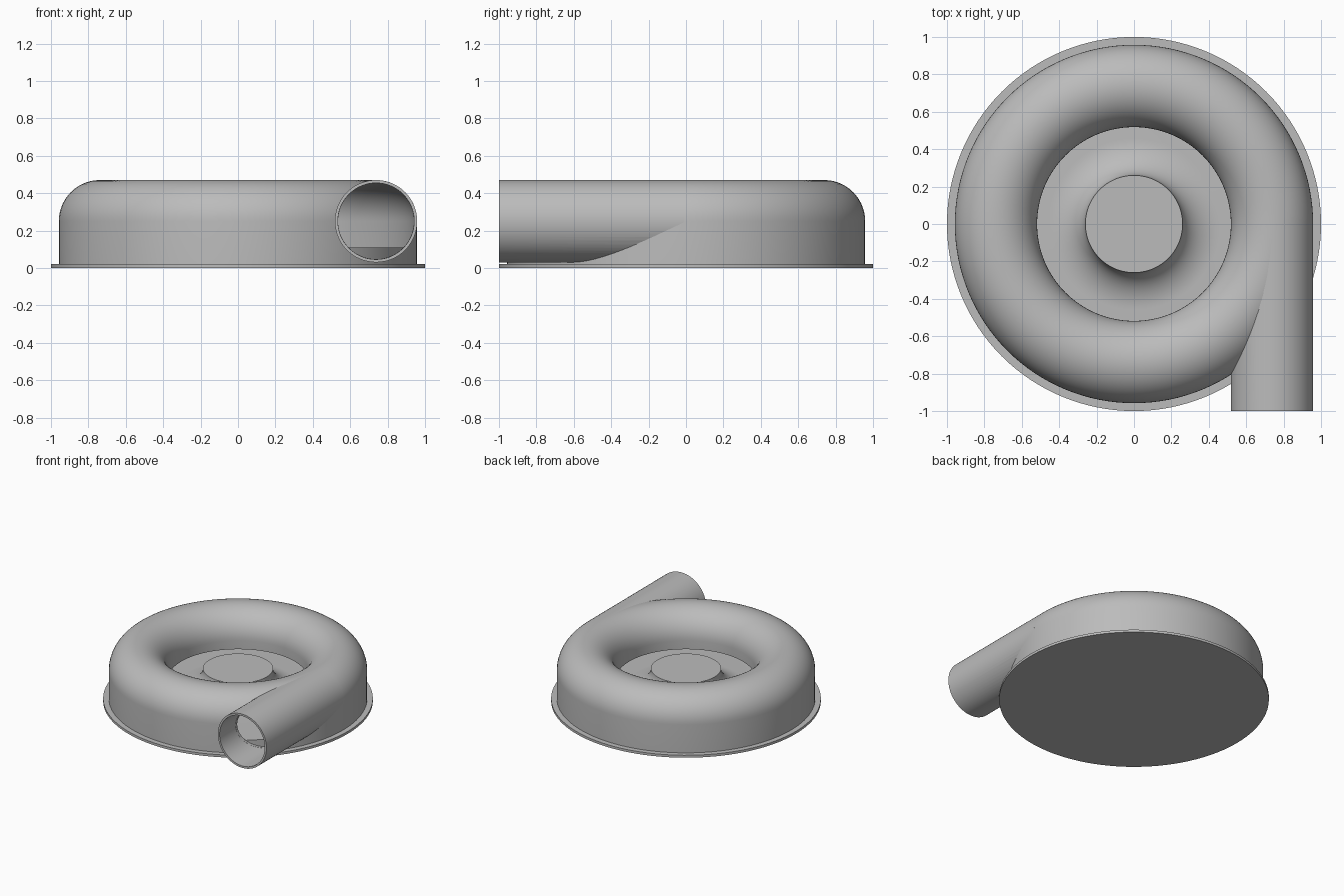
import bpy
import bmesh
from math import sin, cos, pi
from mathutils import Matrix, Vector

cube = bpy.data.objects.get("Cube")
if cube:
    bpy.data.objects.remove(cube, do_unlink=True)

# Main dimensions
RING = 0.738      # radius of the volute centreline
TUBE = 0.22       # outer radius of the tube
WALL = 0.016
MID = 0.25        # height of the tube centre
BASE = 0.02       # base plate thickness
FLOOR = 0.11      # level of the inner floor
LIP = 0.18        # lower edge of the inner lip
BORE = TUBE - WALL

grey = bpy.data.materials.new("casing grey")
grey.use_nodes = True
colour = (0.5, 0.5, 0.5, 1)
grey.diffuse_color = colour
grey.node_tree.nodes["Principled BSDF"].inputs["Base Color"].default_value = colour


def lathe(name, profile, closed=False, steps=128, matrix=None):
    """Revolve (radius, height) points about the z axis."""
    bm = bmesh.new()
    verts = [bm.verts.new((r, 0, z)) for r, z in profile]
    pairs = list(zip(verts, verts[1:]))
    if closed:
        pairs.append((verts[-1], verts[0]))
    edges = [bm.edges.new(p) for p in pairs]
    bmesh.ops.spin(bm, geom=verts + edges, cent=(0, 0, 0), axis=(0, 0, 1),
                   angle=2 * pi, steps=steps, use_duplicate=False)
    bmesh.ops.remove_doubles(bm, verts=bm.verts[:], dist=1e-5)
    if matrix:
        bm.transform(matrix)
    bmesh.ops.recalc_face_normals(bm, faces=bm.faces[:])
    mesh = bpy.data.meshes.new(name)
    bm.to_mesh(mesh)
    bm.free()
    mesh.materials.append(grey)
    obj = bpy.data.objects.new(name, mesh)
    bpy.context.collection.objects.link(obj)
    return obj


def select(obj):
    bpy.ops.object.select_all(action="DESELECT")
    obj.select_set(True)
    bpy.context.view_layer.objects.active = obj


def cut(obj, cutter):
    select(obj)
    mod = obj.modifiers.new("cut", "BOOLEAN")
    mod.operation = "DIFFERENCE"
    mod.solver = "EXACT"
    mod.object = cutter
    bpy.ops.object.modifier_apply(modifier=mod.name)


def arch(radius, n=28):
    """Half circle over the volute centreline, from outside to inside."""
    return [(RING + radius * cos(pi * i / n), MID + radius * sin(pi * i / n))
            for i in range(n + 1)]


# Volute casing: arched wall with a straight outer skirt and a short inner lip
outer = [(RING + TUBE, BASE)] + arch(TUBE) + [(RING - TUBE, LIP)]
inner = [(RING + BORE, BASE)] + arch(BORE) + [(RING - BORE, LIP)]
casing = lathe("volute_casing", outer + inner[::-1], closed=True)

# Outlet pipe along the front, tangent to the casing
along_front = Matrix.Translation(Vector((RING, 0, MID))) @ Matrix.Rotation(pi / 2, 4, "X")
pipe = lathe("outlet_pipe", [(TUBE, 0.01), (TUBE, 1), (BORE, 1), (BORE, 0.01)],
             closed=True, steps=64, matrix=along_front)

# Cutters that open the passage between pipe and casing
bore = lathe("bore_cutter", [(0, 0.002), (BORE - 0.001, 0.002), (BORE - 0.001, 1.2), (0, 1.2)],
             steps=64, matrix=along_front)
cavity = lathe("cavity_cutter", [(RING + BORE, 0)] + arch(BORE) + [(RING - BORE, 0)],
               closed=True)
cut(casing, bore)
cut(pipe, cavity)
for cutter in (bore, cavity):
    bpy.data.objects.remove(cutter, do_unlink=True)

# Hub with a flared foot running into the inner floor
HUB, TOP, FLARE = 0.26, 0.265, 0.2
flare = [(HUB + FLARE * (1 - cos(a)), TOP - (TOP - FLOOR) * sin(a))
         for a in (pi / 2 * i / 14 for i in range(15))]
hub = lathe("hub_and_floor", [(0, TOP)] + flare
            + [(RING + BORE - 0.01, FLOOR), (RING + BORE - 0.01, BASE), (0, BASE)])

# Base plate
base = lathe("base_plate", [(0, 0), (1, 0), (1, BASE), (0, BASE)])

for obj in (casing, pipe, hub, base):
    select(obj)
    bpy.ops.object.shade_smooth_by_angle(angle=pi / 6)
